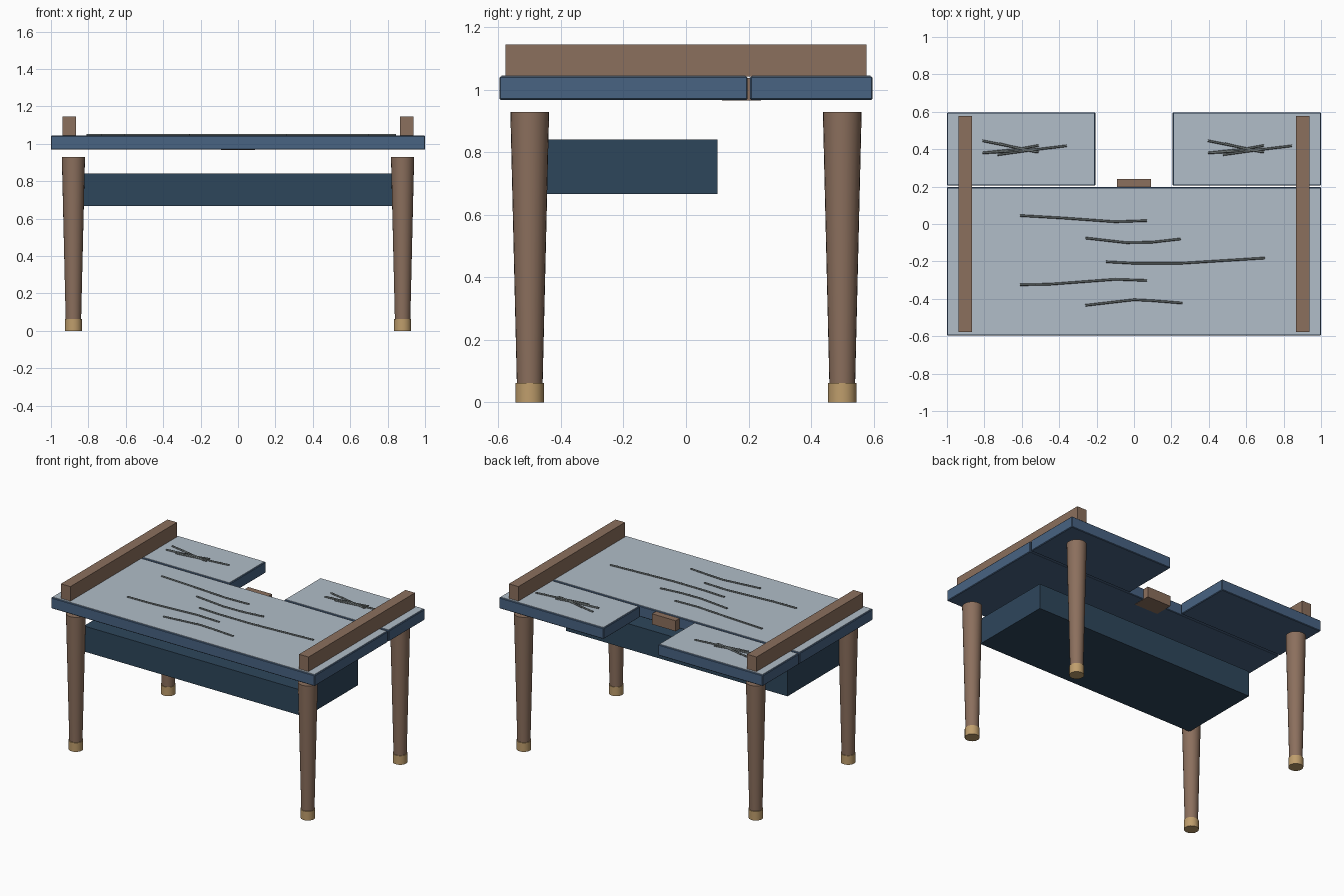
import bpy

if "Cube" in bpy.data.objects:
    bpy.data.objects.remove(bpy.data.objects["Cube"])


def material(name, rgb):
    m = bpy.data.materials.new(name)
    m.diffuse_color = (*rgb, 1)
    m.use_nodes = True
    m.node_tree.nodes["Principled BSDF"].inputs["Base Color"].default_value = m.diffuse_color
    return m


BLUE = material("blue_frame", (0.065, 0.125, 0.225))
NAVY = material("navy_tray", (0.027, 0.061, 0.105))
GREY = material("pale_grey_top", (0.44, 0.51, 0.58))
BROWN = material("brown_wood", (0.26, 0.16, 0.11))
BRASS = material("brass_foot", (0.52, 0.34, 0.15))
CRACK = material("dark_grey_vein", (0.13, 0.15, 0.15))


def box(name, x0, x1, y0, y1, z0, z1, mat, bevel=0):
    bpy.ops.mesh.primitive_cube_add(
        size=1, location=((x0 + x1) / 2, (y0 + y1) / 2, (z0 + z1) / 2))
    o = bpy.context.object
    o.name = name
    o.scale = (x1 - x0, y1 - y0, z1 - z0)
    bpy.ops.object.transform_apply(location=False, rotation=False, scale=True)
    o.data.materials.append(mat)
    if bevel:
        b = o.modifiers.new("soft_edge", 'BEVEL')
        b.width, b.segments = bevel, 1
    return o


def cone(name, x, y, z0, z1, r0, r1, mat):
    bpy.ops.mesh.primitive_cone_add(
        vertices=24, radius1=r0, radius2=r1, depth=z1 - z0,
        location=(x, y, (z0 + z1) / 2))
    o = bpy.context.object
    o.name = name
    o.data.materials.append(mat)
    bpy.ops.object.shade_smooth_by_angle()


def veins(name, lines, dx=0):
    # Thin round strands lying on the top surface
    c = bpy.data.curves.new(name, 'CURVE')
    c.dimensions = '3D'
    c.bevel_depth = 0.006
    c.bevel_resolution = 1
    c.use_fill_caps = True
    for pts in lines:
        s = c.splines.new('POLY')
        s.points.add(len(pts) - 1)
        for p, (x, y) in zip(s.points, pts):
            p.co = (x + dx, y, 1.048, 1)
    c.materials.append(CRACK)
    bpy.context.collection.objects.link(bpy.data.objects.new(name, c))


def panel(name, x0, x1, y0, y1):
    # Blue slab with a pale inlay that leaves a narrow blue rim
    box(name, x0, x1, y0, y1, 0.968, 1.043, BLUE, 0.004)
    e = 0.006
    box(name + "_inlay", x0 + e, x1 - e, y0 + e, y1 - e, 1.040, 1.0455, GREY)


# Table top: wide front panel and two rear wings with a notch between them
panel("main_top", -1, 1, -0.597, 0.197)
for side, x0, x1 in (("left", -1, -0.207), ("right", 0.207, 1)):
    panel(side + "_wing", x0, x1, 0.205, 0.597)

# Notch block, tray under the top
box("notch_block", -0.09, 0.09, 0.115, 0.24, 0.966, 1.038, BROWN)
box("tray", -0.84, 0.84, -0.47, 0.10, 0.667, 0.842, NAVY)

# Side rails, tapered legs and feet
for side, s in (("left", -1), ("right", 1)):
    box(side + "_rail", s * 0.903 - 0.036, s * 0.903 + 0.036,
        -0.577, 0.577, 1.043, 1.145, BROWN)
    for end, t in (("front", -1), ("back", 1)):
        x, y = s * 0.88, t * 0.5
        cone(f"{end}_{side}_leg", x, y, 0.05, 0.93, 0.041, 0.062, BROWN)
        cone(f"{end}_{side}_foot", x, y, 0, 0.062, 0.046, 0.046, BRASS)

# Surface veins
veins("main_veins", [
    [(-.61, .045), (-.38, .032), (-.1, .012), (.07, .018)],
    [(-.26, -.075), (-.04, -.1), (.1, -.097), (.25, -.08)],
    [(-.15, -.202), (0, -.21), (.25, -.21), (.7, -.182)],
    [(-.61, -.325), (-.45, -.322), (-.1, -.296), (.07, -.302)],
    [(-.26, -.435), (0, -.405), (.1, -.41), (.26, -.423)],
])
WING_VEINS = [
    [(-.81, .445), (-.66, .415), (-.51, .385)],
    [(-.81, .38), (-.62, .4), (-.51, .42)],
    [(-.73, .37), (-.55, .395), (-.36, .418)],
    [(-.72, .43), (-.6, .4), (-.52, .385)],
    [(-.8, .38), (-.65, .39), (-.52, .4)],
]
veins("left_wing_veins", WING_VEINS)
veins("right_wing_veins", WING_VEINS, 1.205)
